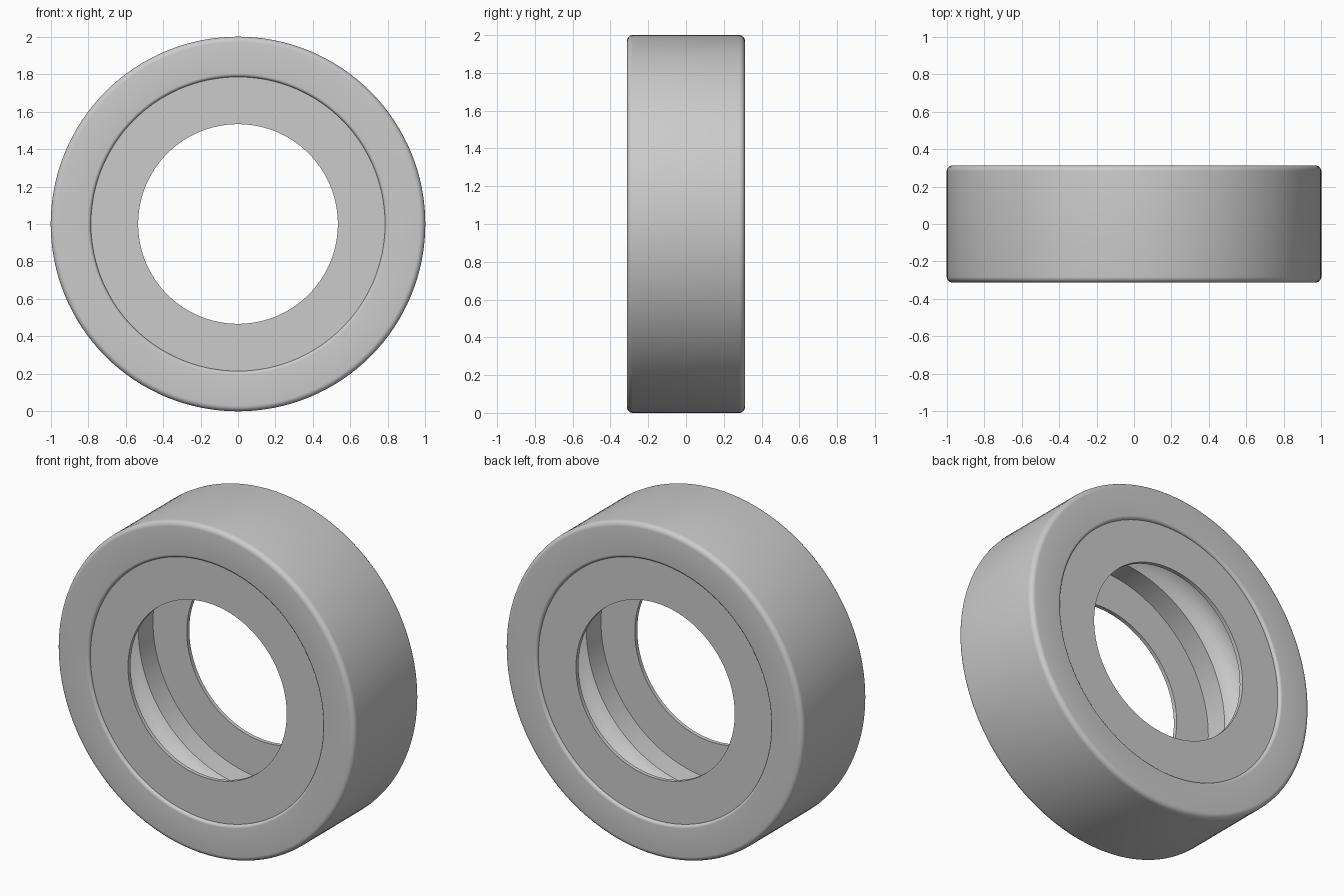
import bpy, bmesh
from math import cos, sin, pi, radians, atan2, hypot

cube = bpy.data.objects.get("Cube")
if cube:
    bpy.data.objects.remove(cube, do_unlink=True)

SEGMENTS = 128
HALF = 0.312         # half of the bearing width
OUTER = 1.0
SHIELD_OUT = 0.785   # seat radius of the shields
SHIELD_IN = 0.533    # bore radius
SHOULDER = 0.76      # inner wall beside the raceway
RACE_HALF = 0.13     # half width of the raceway
RACE_DEPTH = 0.08
SHIELD_FACE = HALF - 0.018
SHIELD_BACK = SHIELD_FACE - 0.024

steel = bpy.data.materials.new("steel_grey")
colour = (0.6, 0.6, 0.6, 1)
steel.diffuse_color = colour
steel.use_nodes = True
steel.node_tree.nodes["Principled BSDF"].inputs["Base Color"].default_value = colour


def arc(r, y, radius, start, end, steps):
    """Points (radius, y) along a circular arc in the lathe plane, in degrees."""
    angles = [radians(start + (end - start) * i / steps) for i in range(steps + 1)]
    return [(r + radius * cos(a), y + radius * sin(a)) for a in angles]


def lathe(name, profile):
    """Spin a closed (radius, y) profile around the horizontal axis."""
    bm = bmesh.new()
    verts = [bm.verts.new((r, y, 0)) for r, y in profile]
    edges = [bm.edges.new((v, verts[i - 1])) for i, v in enumerate(verts)]
    bmesh.ops.spin(bm, geom=verts + edges, cent=(0, 0, 0), axis=(0, 1, 0),
                   angle=2 * pi, steps=SEGMENTS, use_merge=True)
    bmesh.ops.remove_doubles(bm, verts=bm.verts, dist=1e-5)
    bmesh.ops.recalc_face_normals(bm, faces=bm.faces)
    mesh = bpy.data.meshes.new(name)
    bm.to_mesh(mesh)
    bm.free()
    mesh.materials.append(steel)
    obj = bpy.data.objects.new(name, mesh)
    obj.location.z = OUTER
    bpy.context.collection.objects.link(obj)
    bpy.ops.object.select_all(action='DESELECT')
    obj.select_set(True)
    bpy.context.view_layer.objects.active = obj
    bpy.ops.object.shade_smooth_by_angle(angle=radians(30))
    return obj


# Outer ring: rounded rim, rounded lip, shield seat and shoulder, mirrored
rim, lip = 0.03, 0.018
half = arc(OUTER - rim, HALF - rim, rim, 0, 90, 6)
half += arc(SHIELD_OUT + lip, HALF - lip, lip, 90, 180, 6)
half += [(SHIELD_OUT, SHIELD_BACK), (SHOULDER, SHIELD_BACK), (SHOULDER, RACE_HALF)]

# Concave raceway between the two shoulders
race_radius = (RACE_HALF ** 2 + RACE_DEPTH ** 2) / (2 * RACE_DEPTH)
race_centre = SHOULDER + RACE_DEPTH - race_radius
sweep = atan2(RACE_HALF, SHOULDER - race_centre) * 180 / pi
race = arc(race_centre, 0, race_radius, sweep, -sweep, 16)[1:-1]

lathe("outer_ring", half + race + [(r, -y) for r, y in reversed(half)])

# Flat annular shields closing both sides
for name, side in (("front_shield", -1), ("back_shield", 1)):
    lathe(name, [(SHIELD_IN, side * SHIELD_BACK), (SHIELD_OUT, side * SHIELD_BACK),
                 (SHIELD_OUT, side * SHIELD_FACE), (SHIELD_IN, side * SHIELD_FACE)])
